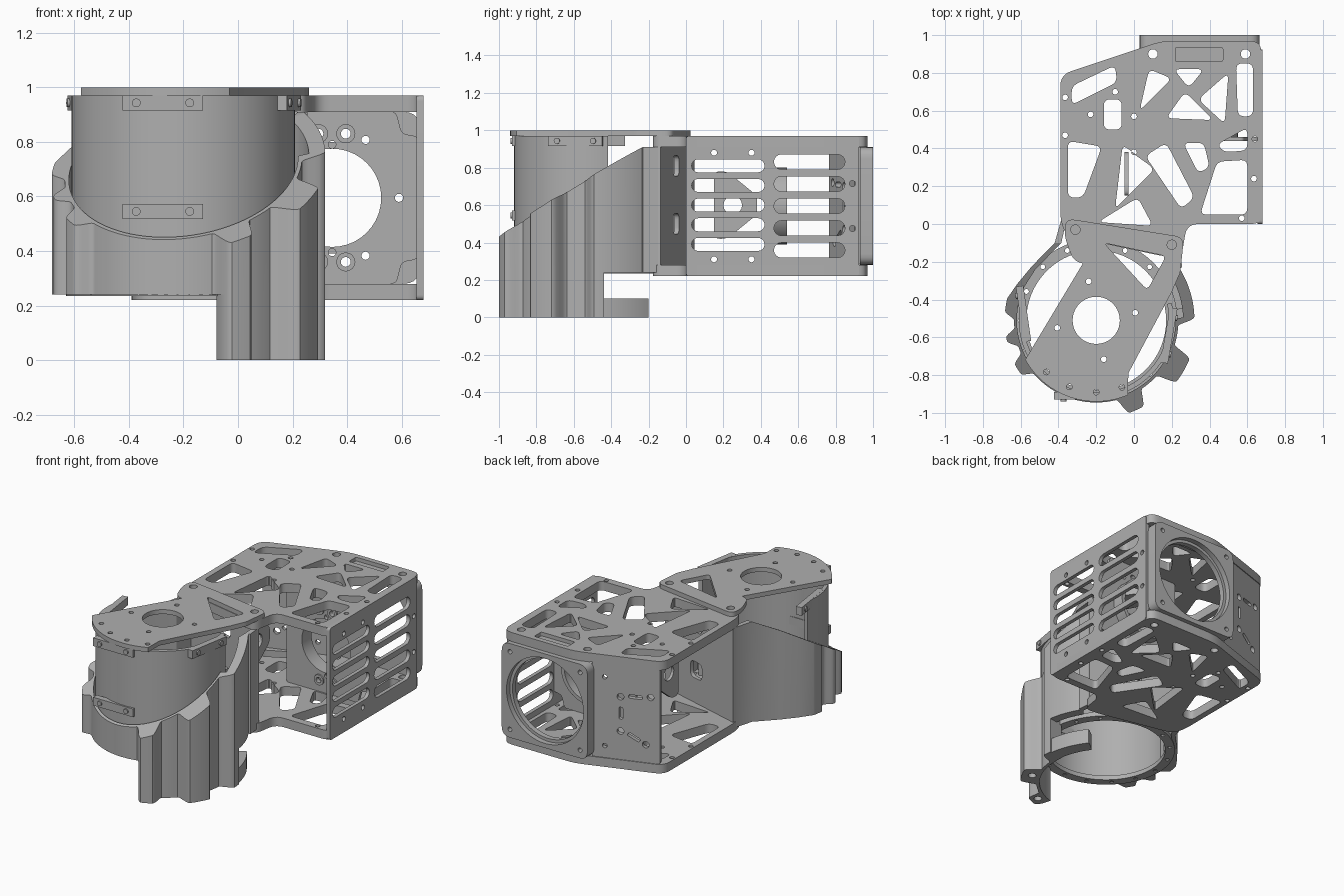
import bpy, bmesh, math
from mathutils import Vector, Matrix

cube = bpy.data.objects.get("Cube")
if cube:
    bpy.data.objects.remove(cube, do_unlink=True)

GREY = (0.43, 0.43, 0.43, 1)
metal = bpy.data.materials.new("grey_metal")
metal.use_nodes = True
metal.diffuse_color = GREY
metal.node_tree.nodes["Principled BSDF"].inputs["Base Color"].default_value = GREY

CX, CY = -0.2, -0.51   # axis of the front drum


def finish(ob):
    bpy.ops.object.select_all(action='DESELECT')
    ob.select_set(True)
    bpy.context.view_layer.objects.active = ob
    ob.data.materials.clear()
    ob.data.materials.append(metal)
    bpy.ops.object.shade_smooth_by_angle(angle=math.radians(30))
    return ob


def plate(name, loops, lo, hi, place=lambda a, b, c: (a, b, c)):
    """Extrude an outline with holes, then map it into place."""
    cu = bpy.data.curves.new(name, 'CURVE')
    cu.dimensions = '2D'
    cu.fill_mode = 'BOTH'
    cu.extrude = (hi - lo) / 2
    for loop in loops:
        sp = cu.splines.new('POLY')
        sp.points.add(len(loop) - 1)
        for p, (a, b) in zip(sp.points, loop):
            p.co = (a, b, 0, 1)
        sp.use_cyclic_u = True
    ob = bpy.data.objects.new(name, cu)
    bpy.context.collection.objects.link(ob)
    bpy.ops.object.select_all(action='DESELECT')
    ob.select_set(True)
    bpy.context.view_layer.objects.active = ob
    bpy.ops.object.convert(target='MESH')
    ob = bpy.context.view_layer.objects.active
    bm = bmesh.new()
    bm.from_mesh(ob.data)
    bmesh.ops.remove_doubles(bm, verts=bm.verts, dist=1e-5)
    for v in bm.verts:
        v.co = Vector(place(v.co.x, v.co.y, v.co.z + (lo + hi) / 2))
    bmesh.ops.recalc_face_normals(bm, faces=bm.faces)
    bm.to_mesh(ob.data)
    bm.free()
    return finish(ob)


def rounded(pts, r=0.03, steps=5):
    out, n = [], len(pts)
    for i in range(n):
        p, a, b = Vector(pts[i]), Vector(pts[i - 1]), Vector(pts[(i + 1) % n])
        s = p + (a - p).normalized() * min(r, 0.45 * (a - p).length)
        e = p + (b - p).normalized() * min(r, 0.45 * (b - p).length)
        for k in range(steps + 1):
            t = k / steps
            out.append(tuple(s * (1 - t) ** 2 + p * 2 * t * (1 - t) + e * t * t))
    return out


def rect(x0, x1, y0, y1, r=0.03):
    return rounded([(x0, y0), (x1, y0), (x1, y1), (x0, y1)], r)


def polar(r, deg):
    a = math.radians(deg)
    return (CX + r * math.cos(a), CY + r * math.sin(a))


def circle(x, y, r, n=16):
    return [(x + r * math.cos(math.tau * k / n), y + r * math.sin(math.tau * k / n)) for k in range(n)]


def slot(x0, x1, y, h):
    """Straight slot with round ends."""
    r, pts = h / 2, []
    for k in range(9):
        a = -math.pi / 2 + math.pi * k / 8
        pts.append((x1 - r + r * math.cos(a), y + r * math.sin(a)))
    return pts + [(x0 + x1 - a, 2 * y - b) for a, b in pts]


def solid(name, parts):
    """Boxes and bolts joined into one object: (kind, size, matrix)."""
    bm = bmesh.new()
    for kind, size, mat in parts:
        if kind == 'box':
            bmesh.ops.create_cube(bm, size=1, matrix=mat @ Matrix.Diagonal((*size, 1)))
        else:
            bmesh.ops.create_cone(bm, cap_ends=True, segments=16, radius1=size[0], radius2=size[0],
                                  depth=size[1], matrix=mat)
    me = bpy.data.meshes.new(name)
    bm.to_mesh(me)
    bm.free()
    ob = bpy.data.objects.new(name, me)
    bpy.context.collection.objects.link(ob)
    return finish(ob)


def xz(a, b, c):
    return (a, c, b)


def yz(a, b, c):
    return (c, a, b)


def upright(start, run):
    """Placement for a vertical wall that runs from a start point."""
    return lambda a, b, c: (start.x + run.x * a + run.y * c, start.y + run.y * a - run.x * c, b)


# Main upper and lower truss plates
outline = rounded([(-.39, .79), (.15, .97), (.66, .97), (.68, .9), (.68, 0), (.28, 0),
                   (.25, -.18), (.15, -.17), (-.36, -.06), (-.39, .02)], .06)
windows = [
    [(-.33, .63), (-.33, .73), (-.1, .84), (-.09, .75)],
    [(-.16, .5), (-.065, .5), (-.065, .66), (-.16, .66)],
    [(.03, .6), (.08, .82), (.2, .77)],
    [(.21, .82), (.37, .82), (.29, .72)],
    [(.5, .8), (.34, .66), (.48, .53)],
    [(.54, .85), (.63, .85), (.63, .57), (.55, .57)],
    [(.27, .7), (.17, .56), (.42, .55)],
    [(.44, .42), (.6, .51), (.6, .39), (.48, .38)],
    [(-.35, .44), (-.17, .41), (-.27, .14), (-.35, .14)],
    [(-.06, .42), (.11, .29), (-.1, .08)],
    [(.06, .36), (.17, .43), (.32, .14), (.25, .08)],
    [(.35, .05), (.44, .33), (.6, .34), (.6, .05)],
    [(.26, .43), (.37, .43), (.4, .3), (.34, .27)],
    [(-.19, .01), (.02, .14), (.1, -.01)],
]
pins = [(-.365, .67), (-.365, .47), (-.1, .7), (-.23, .58), (0, .57), (0, .38), (.64, .45), (.635, .24), (.57, .03)]
holes = [rounded(w, .035) for w in windows] + [circle(x, y, .015) for x, y in pins]
holes += [circle(x, .9, .025) for x in (.1, .59)]
plate("upper_plate", [outline, rect(.22, .47, .86, .935, .01)] + holes, .91, .97)
plate("lower_plate", [outline] + holes, .22, .28)
plate("upper_bracket", [rect(.21, .48, .855, .94, .01)], .905, .945)

# Slotted side wall
side = [rect(0, .925, .22, .97, .02)]
side += [slot(.03, .42, .6 + .105 * k, .07) for k in range(-2, 3)]
side += [slot(.47, .85, .595 + .118 * k, .08) for k in range(-2, 3)]
side += [circle(y, z, .016) for y in (.15, .35) for z in (.31, .88)]
side += [circle(.89, z, .016) for z in (.475, .715)]
plate("side_wall", side, .655, .68, yz)

# Rear ring frame with an inner step
corners = [(.345 + sx * .26, .595 + sz * .26) for sx in (-1, 1) for sz in (-1, 1)]
frame = rect(.03, .665, .28, .91, .06)
plate("rear_frame", [frame, circle(.345, .595, .285, 48)] + [circle(x, z, .015) for x, z in corners], .965, 1, xz)
plate("rear_frame_step", [frame, circle(.345, .595, .265, 48)], .93, .965, xz)

# Inner motor mount
mount = [rounded([(.05, .28), (.58, .28), (.6, .36), (.66, .37), (.66, .82), (.6, .83), (.58, .91), (.05, .91)], .02)]
mount.append(circle(.345, .595, .18, 40))
bosses = [(x, z) for x in (.295, .395) for z in (.36, .83)]
mount += [circle(x, z, .018) for x, z in bosses]
mount += [circle(.345 + .245 * math.cos(a), .595 + .245 * math.sin(a), .015)
          for a in (math.radians(d) for d in (0, 60, 300))]
mount += [circle(.345, z, .014) for z in (.395, .79)]
plate("motor_mount", mount, .44, .46, xz)
for n, (x, z) in enumerate(bosses):
    plate(f"mount_boss_{n}", [circle(x, z, .035), circle(x, z, .018)], .43, .44, xz)
plate("motor_collar", [circle(.345, .595, .205, 40), circle(.345, .595, .18, 40)], .46, .54, xz)
plate("inner_rib", [rounded([(.15, .42), (.22, .42), (.38, .55), (.38, .65), (.22, .78), (.15, .78)]),
                    circle(.25, .6, .05)], -.05, -.03, yz)

# Diagonal rear panel
panel = [rect(0, .43, .28, .91, .01), slot(.23, .32, .71, .025)]
panel += [circle(a, b, .022) for a, b in ((.18, .7), (.37, .72), (.18, .47), (.34, .4))]
panel += [circle(.08, b, .015) for b in (.36, .82)]
panel += [rounded([(.17, .55), (.195, .55), (.195, .63), (.17, .63)], .01),
          rounded([(.22, .45), (.235, .47), (.31, .43), (.295, .41)], .01)]
plate("rear_panel", panel, -.015, .015, upright(Vector((.05, .915)), Vector((-.54, -.18)).normalized()))

# Drum: open front shell with a full ring at its foot
arc = range(168, 374, 5)
plate("drum_shell", [[polar(.41, d) for d in arc] + [polar(.385, d) for d in reversed(arc)]], .24, .97)
plate("drum_foot_ring", [circle(CX, CY, .43, 64), circle(CX, CY, .37, 64)]
      + [circle(*polar(.4, 22.5 * k), .013, 10) for k in range(16)], .235, .265)

# Shroud: lobed wall with a tilted sloping rim
LOBES = [(382, 26, .085), (330, 13, .1), (294, 10, .085), (170, 10, .05), (192, 7, .05), (212, 9, .055)]


def shroud_r(deg):
    r = .435
    for mid, half, height in LOBES:
        t = min(1, max(0, (half - abs(deg - mid)) / 6))
        r += height * t * t * (3 - 2 * t)
    return r


def rim(a, b, c):
    return (a, b, c if c < .5 else min(.91, .433 + .59 * (b + 1) + .1 * a))


sweep = range(166, 393)
outer = [(-.38, .04), (-.42, -.1), polar(.445, 140), polar(.46, 155)]
outer += [polar(max(shroud_r(d), .48 if d < 172 else 0), d) for d in sweep]
outer += [(.255, -.23), (.245, -.14)]
inner = [(-.355, .03), (-.385, -.1), polar(.42, 140), polar(.42, 155)]
inner += [polar(.42 if d < 362 else .46, d) for d in sweep]
inner += [(.22, -.23), (.215, -.14)]
plate("shroud", [outer + inner[::-1]], .24, .91, rim)

# Flat back wall of the shroud with two windows
left, right = Vector((-.38, .045)), Vector((.25, -.135))
back = [[(0, .25), ((right - left).length, .25), ((right - left).length, .91), (0, .91)]]
back += [rect(.3, .41, z - .055, z + .055, .035) for z in (.81, .5)]
plate("shroud_back", back, 0, .025, upright(left, (right - left).normalized()))

# Leg below the shroud and its curved foot
leg = range(287, 369)
plate("leg", [[polar(shroud_r(d), d) for d in leg] + [polar(.415, d) for d in reversed(leg)]]
      + [circle(*polar(.47, d), .025) for d in (295, 331)], 0, .26)
foot = range(366, 399, 2)
plate("foot", [rounded([polar(.51, d) for d in foot] + [polar(.42, d) for d in reversed(foot)], .02)], 0, .1)

# Top cap: diagonal band with a round front
cap = [polar(.43, d) for d in range(209, 296, 3)]
cap += [(-.03, -.79), (.2, -.36)]
cap += rounded([(.24, -.3), (.265, -.07), (-.36, .03), (-.37, -.06), (-.32, -.2)], .05)[3:]
cap_holes = [circle(CX, CY, .125, 40), rounded([(-.16, -.1), (.17, -.17), (.07, -.35)], .03)]
cap_holes += [circle(-.31, -.03, .025), circle(.2, -.11, .025)]
cap_holes += [circle(*polar(.38, d), .015) for d in (226, 248, 270, 291)]
cap_holes += [circle(*polar(.21, d), .015) for d in (11, 101, 191, 281)]
plate("top_cap", [cap] + cap_holes, .97, 1)

# Clamp blocks with bolts around the drum
for name, x, y, z, turn in (("front_clamp", -.275, -.91, .943, 0), ("front_lower_clamp", -.275, -.91, .545, 0),
                            ("right_clamp", .185, -.59, .943, 80), ("left_clamp", -.585, -.475, .943, -82)):
    base = Matrix.Translation((x, y, z)) @ Matrix.Rotation(math.radians(turn), 4, 'Z')
    parts = [('box', (.295, .04, .055), base)]
    for s in (-1, 1):
        parts.append(('bolt', (.016, .03), base @ Matrix.Translation((s * .098, -.014, 0))
                      @ Matrix.Rotation(math.pi / 2, 4, 'X')))
    solid(name, parts)
